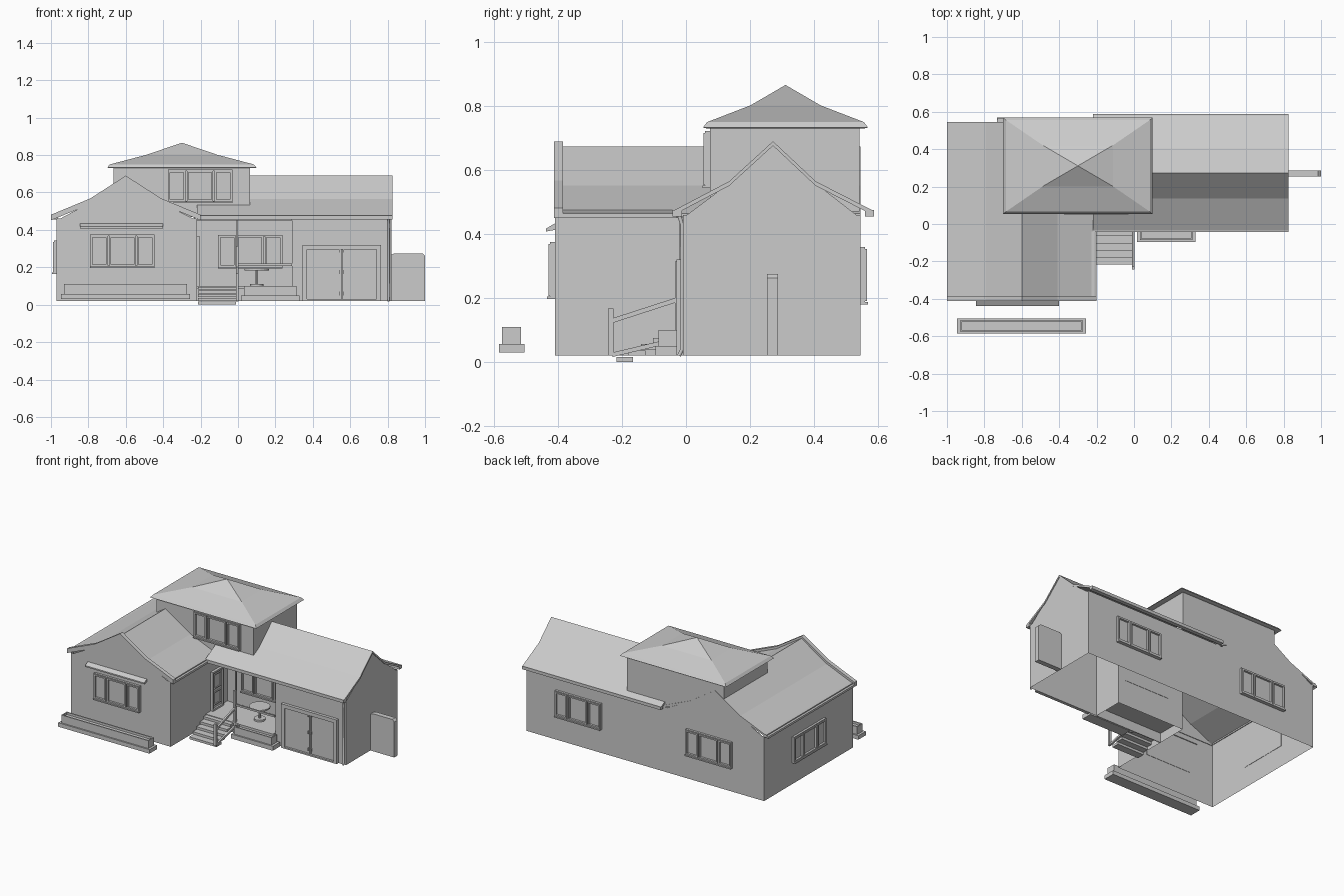
import bpy, bmesh
from math import pi
from mathutils import Matrix, Vector

cube = bpy.data.objects.get("Cube")
if cube:
    bpy.data.objects.remove(cube, do_unlink=True)

GREY = (0.6, 0.6, 0.6, 1)
mat = bpy.data.materials.new("plain grey")
mat.use_nodes = True
mat.diffuse_color = GREY
mat.node_tree.nodes["Principled BSDF"].inputs["Base Color"].default_value = GREY


def finish(name, bm, matrix=None):
    bmesh.ops.recalc_face_normals(bm, faces=bm.faces)
    mesh = bpy.data.meshes.new(name)
    bm.to_mesh(mesh)
    bm.free()
    mesh.materials.append(mat)
    obj = bpy.data.objects.new(name, mesh)
    if matrix:
        obj.matrix_world = matrix
    bpy.context.collection.objects.link(obj)
    return obj


def add_box(bm, x, y, z):
    """Box from three (low, high) ranges."""
    size = [b - a for a, b in (x, y, z)]
    mid = [(a + b) / 2 for a, b in (x, y, z)]
    m = Matrix.Translation(mid) @ Matrix.Diagonal((*size, 1))
    bmesh.ops.create_cube(bm, size=1, matrix=m)


def boxes(name, *ranges, matrix=None):
    bm = bmesh.new()
    for r in ranges:
        add_box(bm, *r)
    return finish(name, bm, matrix)


def prism(name, pts, axis, a, b, caps=True):
    """Extrude a 2D outline along an axis from a to b."""
    place = {"x": lambda p, t: (t, *p),
             "y": lambda p, t: (p[0], t, p[1]),
             "z": lambda p, t: (*p, t)}[axis]
    bm = bmesh.new()
    lo, hi = ([bm.verts.new(place(p, t)) for p in pts] for t in (a, b))
    for i in range(len(pts)):
        j = (i + 1) % len(pts)
        bm.faces.new((lo[i], lo[j], hi[j], hi[i]))
    if caps:
        bm.faces.new(lo)
        bm.faces.new(hi)
    return finish(name, bm)


def drop(pts, d):
    return [(u, z - d) for u, z in pts]


def shell(pts, d):
    """Closed outline of a roof line with thickness d."""
    return pts + drop(pts, d)[::-1]


# Outer walls with the porch recess, open underneath
footprint = [(-.97, -.41), (-.22, -.41), (-.22, .2), (.29, .2),
             (.29, -.01), (.82, -.01), (.82, .545), (-.97, .545)]
prism("house_walls", footprint, "z", .02, .46, caps=False)

# Side wing: bell-curved gable roof running front to back
wing_line = [(-1, .465), (-.79, .552), (-.6, .674), (-.41, .552), (-.2, .465)]
prism("wing_roof", shell(wing_line, .014), "y", -.4, .545)
prism("wing_front_barge", shell(drop(wing_line, -.016), .03), "y", -.412, -.385)
wing_gable = [(-.97, .45)] + drop(wing_line, .006)[1:4] + [(-.22, .45)]
for name, y in (("front", -.41), ("back", .541)):
    prism("wing_gable_" + name, wing_gable, "y", y, y + .004)
boxes("wing_gutters",
      ((-.99, -.965), (-.4, .545), (.456, .476)),
      ((-.235, -.21), (-.4, -.04), (.456, .476)))

# Main wing: ridge running side to side
main_line = [(-.04, .473), (.135, .565), (.272, .69), (.405, .565), (.585, .473)]
prism("main_roof", shell(main_line, .014), "x", -.22, .825)
prism("main_gable", [(-.01, .45)] + drop(main_line, .006)[1:4] + [(.545, .45)],
      "x", .816, .82)
boxes("main_gutters",
      ((-.22, .825), (-.042, -.012), (.455, .476)),
      ((-.22, .825), (.56, .587), (.455, .476)))
boxes("porch_ceiling", ((-.22, .29), (-.03, .2), (.45, .456)))

# Upper storey and its hipped roof
TX, TY = (-.665, .065), (.075, .542)
prism("tower_walls", [(x, y) for x, y in ((TX[0], TY[0]), (TX[1], TY[0]),
      (TX[1], TY[1]), (TX[0], TY[1]))], "z", .47, .74, caps=False)


def hipped_roof(name, cx, cy, rings, top):
    bm = bmesh.new()
    prev = None
    for hx, hy, z in rings:
        ring = [bm.verts.new((cx + sx * hx, cy + sy * hy, z))
                for sx, sy in ((-1, -1), (1, -1), (1, 1), (-1, 1))]
        if prev:
            for i in range(4):
                j = (i + 1) % 4
                bm.faces.new((prev[i], prev[j], ring[j], ring[i]))
        else:
            bm.faces.new(ring)
        prev = ring
    apex = bm.verts.new((cx, cy, top))
    for i in range(4):
        bm.faces.new((prev[i], prev[(i + 1) % 4], apex))
    return finish(name, bm)


hipped_roof("tower_roof", -.3, .311,
            [(.385, .245, .73), (.4, .258, .733), (.385, .245, .75),
             (.188, .11, .802)], .866)


# Windows: two narrow sashes beside a wide centre pane
def frame(bm, x, z, y, t):
    add_box(bm, x, y, (z[0], z[0] + t))
    add_box(bm, x, y, (z[1] - t, z[1]))
    for a in (x[0], x[1] - t):
        add_box(bm, (a, a + t), y, z)


def window(name, loc, turn, w=.345, h=.175):
    bm = bmesh.new()
    z = (-h / 2, h / 2)
    cuts = [-w / 2, -w * .215, w * .215, w / 2]
    add_box(bm, (-w / 2, w / 2), (-.006, .002), z)
    frame(bm, (-w / 2, w / 2), z, (-.015, .002), .008)
    for i in range(3):
        x = (cuts[i] + .004, cuts[i + 1] - .004)
        frame(bm, x, (z[0] + .006, z[1] - .006), (-.02, .002), .009)
    add_box(bm, (-w / 2, w / 2), (-.024, .002), (z[0] - .004, z[0] + .004))
    finish(name, bm, Matrix.Translation(loc) @ Matrix.Rotation(turn, 4, "Z"))


window("wing_front_window", (-.618, -.41, .288), 0)
window("tower_front_window", (-.203, .075, .635), 0)
window("porch_window", (.065, .2, .286), 0)
window("back_window_right", (-.56, .545, .272), pi)
window("back_window_left", (.425, .545, .272), pi)
window("side_window", (-.97, .07, .255), -pi / 2)

# Awning over the front window
prism("window_awning", [(-.405, .436), (-.438, .417), (-.438, .408), (-.405, .414)],
      "x", -.845, -.4)

# Porch door on the side wall
bm = bmesh.new()
add_box(bm, (-.06, .06), (-.006, .002), (0, .265))
frame(bm, (-.06, .06), (0, .265), (-.018, .002), .012)
for z in ((.03, .12), (.14, .24)):
    frame(bm, (-.04, .04), z, (-.012, .002), .007)
finish("porch_door", bm, Matrix.Translation((-.22, .08, .1)) @ Matrix.Rotation(pi / 2, 4, "Z"))

# Garage door with two leaves and handles
bm = bmesh.new()
frame(bm, (.345, .765), (.005, .32), (-.03, -.008), .025)
for x in ((.37, .554), (.556, .74)):
    add_box(bm, x, (-.016, -.008), (.02, .3))
    frame(bm, x, (.02, .3), (-.02, -.008), .008)
for x in (.543, .563):
    for z in (.05, .165, .28):
        add_box(bm, (x, x + .005), (-.026, -.015), (z, z + .02))
for v in bm.verts:
    v.co.z = max(v.co.z, .02)
finish("garage_door", bm)

# Porch floor, steps and posts
boxes("porch_floor", ((-.22, .29), (-.035, .2), (.085, .1)),
      ((-.22, .29), (-.015, -.01), (.02, .09)))
boxes("porch_steps", *[((-.215, -.01), (-.217 + i * .038, -.165 + i * .038),
                        (i * .02, i * .02 + .016)) for i in range(5)])
boxes("porch_column", ((-.012, .002), (-.034, -.02), (.02, .315)),
      ((-.01, 0), (-.02, -.01), (.02, .455)))
boxes("porch_rail", ((0, .29), (-.022, -.012), (.208, .22)))
boxes("stair_post", ((-.012, .004), (-.244, -.226), (.02, .168)))
for name, a, b, t in (("stair_handrail", .137, .205, .015),
                      ("stair_stringer", .03, .08, .014)):
    prism(name, [(-.23, a - t), (-.02, b - t), (-.02, b), (-.23, a)], "x", -.01, .002)


# Planter boxes with sunken troughs
def planter(name, x, y, z, foot, top):
    inner_x, inner_y = (x[0] + .016, x[1] - .016), (y[0] + .01, y[1] - .01)
    bm = bmesh.new()
    add_box(bm, x, y, (z, foot))
    add_box(bm, inner_x, inner_y, (foot, top - .015))
    for yy in ((inner_y[0], inner_y[0] + .008), (inner_y[1] - .008, inner_y[1])):
        add_box(bm, inner_x, yy, (foot, top))
    for xx in ((inner_x[0], inner_x[0] + .008), (inner_x[1] - .008, inner_x[1])):
        add_box(bm, xx, inner_y, (foot, top))
    finish(name, bm)


planter("front_planter", (-.945, -.257), (-.585, -.505), .03, .057, .11)
planter("porch_planter", (.015, .33), (-.096, -.02), .02, .05, .1)

# Round porch table
bm = bmesh.new()
for r, a, b in ((.036, .1, .112), (.007, .11, .185), (.066, .183, .193)):
    bmesh.ops.create_cone(bm, cap_ends=True, segments=20, radius1=r, radius2=r, depth=b - a,
                          matrix=Matrix.Translation((.1, .09, (a + b) / 2)))
finish("porch_table", bm)

# Downpipe with a kicked-out foot
curve = bpy.data.curves.new("downpipe", "CURVE")
curve.dimensions = "3D"
curve.bevel_depth = .007
curve.bevel_resolution = 1
path = [(-.022, .46), (-.012, .43), (-.012, .04), (-.022, .02)]
spline = curve.splines.new("POLY")
spline.points.add(len(path) - 1)
for p, (y, z) in zip(spline.points, path):
    p.co = (.805, y, z, 1)
curve.materials.append(mat)
bpy.context.collection.objects.link(bpy.data.objects.new("downpipe", curve))

# Side fence with softened top corners
prism("side_fence", [(.82, .02), (1, .02), (1, .262), (.985, .275), (.84, .275), (.82, .268)],
      "y", .253, .287)
